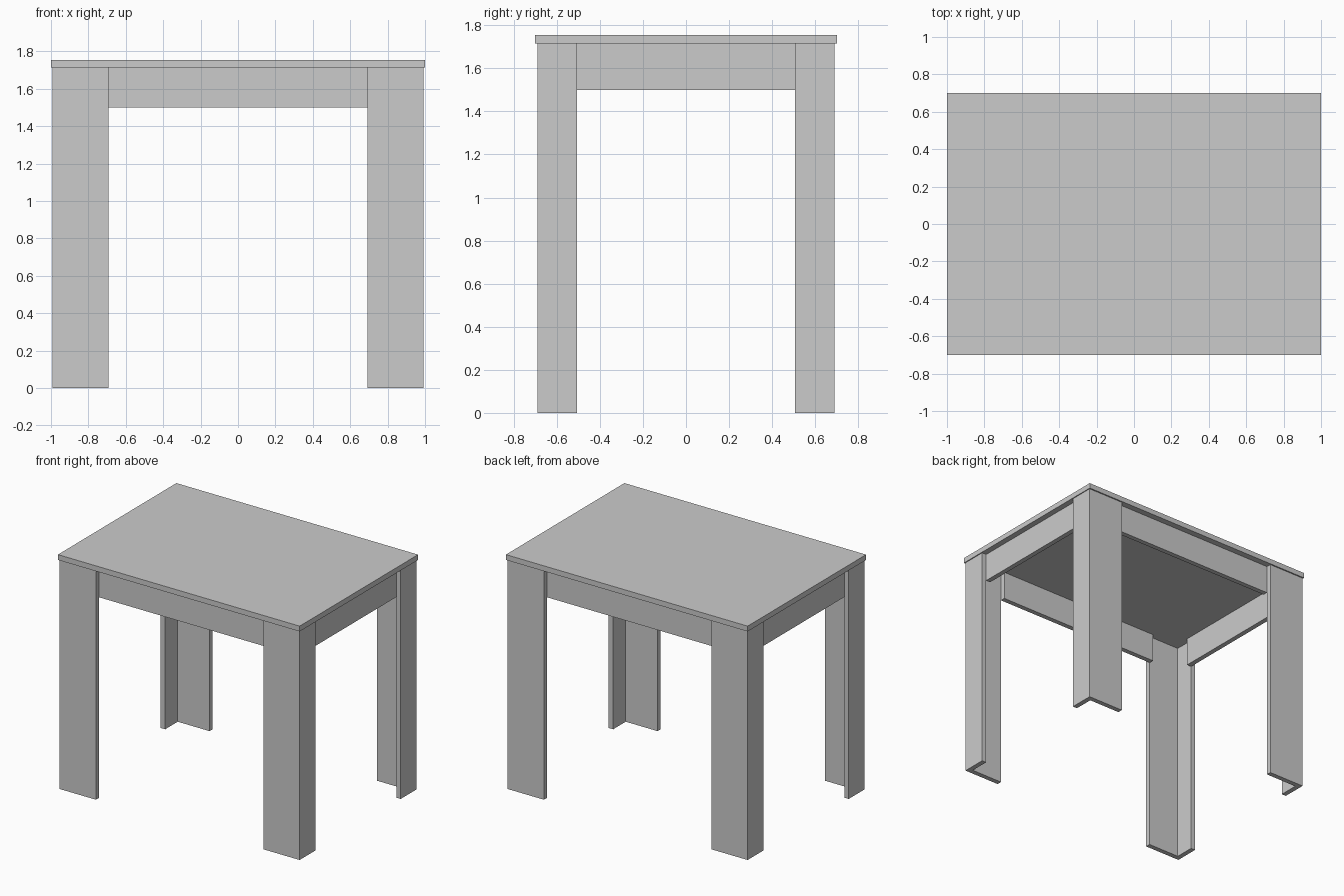
import bpy, bmesh

if "Cube" in bpy.data.objects:
    bpy.data.objects.remove(bpy.data.objects["Cube"])

TOP_Z, TOP_UNDER, APRON_Z = 1.755, 1.715, 1.5
LX, LY = 0.993, 0.69      # outer leg corner
IX, IY = 0.693, 0.505     # inner ends of the leg boards
T = 0.037                 # board thickness


def prism(name, outline, z0, z1):
    """Extrude a closed xy outline from z0 to z1."""
    bm = bmesh.new()
    face = bm.faces.new([bm.verts.new((x, y, z0)) for x, y in outline])
    ext = bmesh.ops.extrude_face_region(bm, geom=[face])
    verts = [g for g in ext["geom"] if isinstance(g, bmesh.types.BMVert)]
    bmesh.ops.translate(bm, verts=verts, vec=(0, 0, z1 - z0))
    bmesh.ops.recalc_face_normals(bm, faces=bm.faces)
    mesh = bpy.data.meshes.new(name)
    bm.to_mesh(mesh)
    bm.free()
    obj = bpy.data.objects.new(name, mesh)
    bpy.context.collection.objects.link(obj)
    return obj


def board(name, x0, x1, y0, y1, z0, z1):
    return prism(name, [(x0, y0), (x1, y0), (x1, y1), (x0, y1)], z0, z1)


# Table top
board("table_top", -1, 1, -0.7, 0.7, TOP_UNDER, TOP_Z)

# L-section corner legs
corner = [(LX, LY), (IX, LY), (IX, LY - T), (LX - T, LY - T), (LX - T, IY), (LX, IY)]
for sy, depth in ((-1, "front"), (1, "back")):
    for sx, side in ((-1, "left"), (1, "right")):
        prism(f"{depth}_{side}_leg", [(sx * x, sy * y) for x, y in corner], 0, TOP_UNDER)

# Aprons, set back behind the leg boards
for s, long_name, short_name in ((-1, "front", "left"), (1, "back", "right")):
    ya, yb = sorted((s * (LY - T), s * (LY - 2 * T)))
    board(f"{long_name}_apron", -IX, IX, ya, yb, APRON_Z, TOP_UNDER)
    xa, xb = sorted((s * (LX - T), s * (LX - 2 * T)))
    board(f"{short_name}_apron", xa, xb, -IY, IY, APRON_Z, TOP_UNDER)
